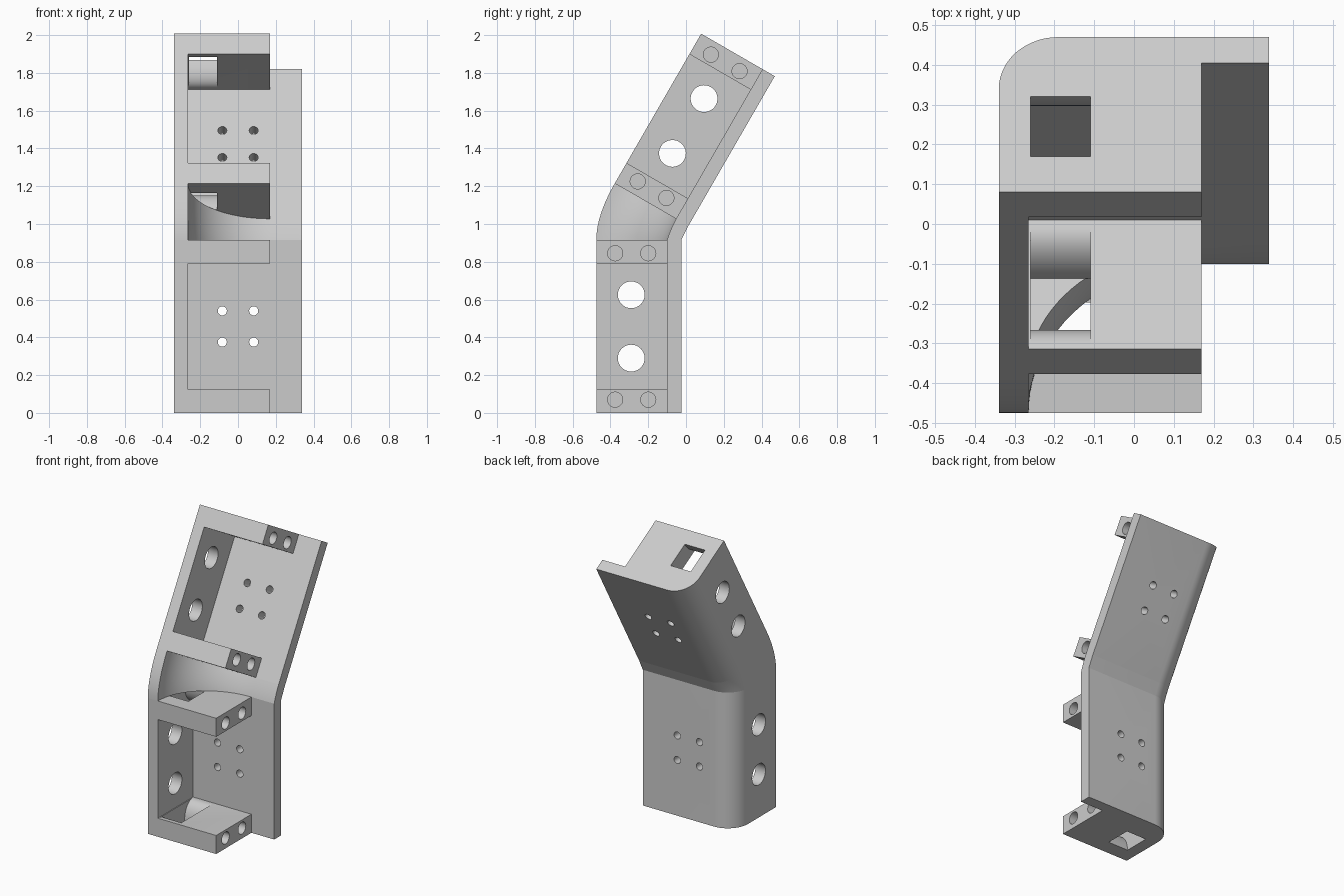
import bpy, bmesh
from math import sin, cos, pi, radians
from mathutils import Matrix, Vector

old = bpy.data.objects.get("Cube")
if old:
    bpy.data.objects.remove(old, do_unlink=True)

grey = bpy.data.materials.new("light_grey")
grey.use_nodes = True
grey.diffuse_color = (0.6, 0.6, 0.6, 1)
grey.node_tree.nodes["Principled BSDF"].inputs["Base Color"].default_value = (0.6, 0.6, 0.6, 1)

# Main sizes: section height, shelf thickness, outer and inner wall lines
HEIGHT, SHELF = 0.915, 0.125
SIDE, INNER = 0.34, -0.265
BACK, PLATE, FRONT = -0.025, -0.10, -0.475
SHELF_END = 0.17
ROUND = 0.15
UPPER = Matrix.Translation((0, 0.0125, 0.99)) @ Matrix.Rotation(radians(-30), 4, 'X') \
    @ Matrix.Translation((0, -BACK, 0))


def loft(name, rings):
    """Closed solid through a list of matching point rings."""
    bm = bmesh.new()
    loops = [[bm.verts.new(p) for p in ring] for ring in rings]
    n = len(loops[0])
    for a, b in zip(loops, loops[1:]):
        for i in range(n):
            j = (i + 1) % n
            bm.faces.new((a[i], a[j], b[j], b[i]))
    bm.faces.new(loops[0])
    bm.faces.new(loops[-1])
    bmesh.ops.recalc_face_normals(bm, faces=bm.faces)
    mesh = bpy.data.meshes.new(name)
    bm.to_mesh(mesh)
    bm.free()
    mesh.materials.append(grey)
    ob = bpy.data.objects.new(name, mesh)
    bpy.context.collection.objects.link(ob)
    return ob


def prism_z(name, outline, z0, z1):
    return loft(name, [[(x, y, z) for x, y in outline] for z in (z0, z1)])


def prism_x(name, outline, x0, x1):
    return loft(name, [[(x, y, z) for y, z in outline] for x in (x0, x1)])


def circle(u, v, r, n=32):
    return [(u + r * cos(2 * pi * i / n), v + r * sin(2 * pi * i / n)) for i in range(n)]


def activate(ob):
    bpy.ops.object.select_all(action='DESELECT')
    ob.select_set(True)
    bpy.context.view_layer.objects.active = ob


def cut(ob, cutters):
    activate(ob)
    for c in cutters:
        mod = ob.modifiers.new("cut", 'BOOLEAN')
        mod.operation, mod.solver, mod.object = 'DIFFERENCE', 'EXACT', c
        bpy.ops.object.modifier_apply(modifier=mod.name)
        bpy.data.objects.remove(c, do_unlink=True)


def finish(ob, matrix=None):
    if matrix:
        ob.data.transform(matrix)
    activate(ob)
    bpy.ops.object.shade_smooth_by_angle(angle=radians(28))


def rounded_corner(steps=14):
    arc = [pi - pi / 2 * i / steps for i in range(steps + 1)]
    return [(-SIDE + ROUND + ROUND * cos(a), BACK - ROUND + ROUND * sin(a)) for a in arc]


def make_shell(name, matrix):
    """Back plate and side wall with a rounded corner and drilled holes."""
    outline = [(SIDE, BACK), (SIDE, PLATE), (INNER, PLATE), (INNER, FRONT),
               (-SIDE, FRONT)] + rounded_corner()
    shell = prism_z(name, outline, 0, HEIGHT)
    holes = [prism_x("hole", circle(-0.29, z, 0.071), -0.5, -0.2) for z in (0.29, 0.625)]
    for x in (-0.083, 0.083):
        for z in (0.375, 0.54):
            ring = circle(x, z, 0.024, 20)
            holes.append(loft("hole", [[(u, y, v) for u, v in ring] for y in (-0.2, 0.1)]))
    cut(shell, holes)
    finish(shell, matrix)


def make_shelf(name, matrix, top):
    """Cross shelf with a flared cable slot and two blind end holes."""
    def level(z):
        return HEIGHT - z if top else z

    outline = [(INNER, FRONT), (SHELF_END, FRONT), (SHELF_END, PLATE), (INNER, PLATE)]
    shelf = prism_z(name, outline, *sorted((level(0), level(SHELF))))

    def flare(y, width, steps=12):
        arc = [pi / 2 * i / steps for i in range(steps + 1)]
        side = [(y + width * (1 - cos(a)), level(SHELF * sin(a))) for a in arc]
        return [(y, level(-0.05))] + side + [(y + width, level(SHELF + 0.05))]

    slot = flare(-0.198, 0.083) + flare(-0.372, -0.092)[::-1]
    cutters = [prism_x("slot", slot, -0.26, -0.11)]
    for y in (-0.375, -0.2):
        cutters.append(prism_x("hole", circle(y, level(0.07), 0.04), -0.03, 0.3))
    cut(shelf, cutters)
    finish(shelf, matrix)


for part, matrix in (("lower", Matrix()), ("upper", UPPER)):
    make_shell(part + "_shell", matrix)
    make_shelf(part + "_bottom_shelf", matrix, False)
    make_shelf(part + "_top_shelf", matrix, True)


# Bend joining the two sections, with a scooped inner corner
def bend_outline(steps=24):
    scoop = [pi / 2 * (1 + i / steps) for i in range(steps + 1)]
    inner = [(SHELF_END + (SHELF_END - INNER) * cos(a),
              FRONT + (PLATE - FRONT) * sin(a)) for a in scoop]
    return [(SIDE, BACK), (SIDE, PLATE)] + inner + [(-SIDE, FRONT)] + rounded_corner()


rings = []
back0, back1 = Vector((0, BACK, HEIGHT)), UPPER @ Vector((0, BACK, 0))
front0, front1 = Vector((0, FRONT, HEIGHT)), UPPER @ Vector((0, FRONT, 0))
bulge = Vector((0, FRONT, 1.045))
STEPS = 10
for k in range(STEPS + 1):
    t = k / STEPS
    back = back0.lerp(back1, t)
    front = front0.lerp(bulge, t).lerp(bulge.lerp(front1, t), t)
    rings.append([Vector((x, 0, 0)) + back.lerp(front, (y - BACK) / (FRONT - BACK))
                  for x, y in bend_outline()])
finish(loft("bend", rings))
